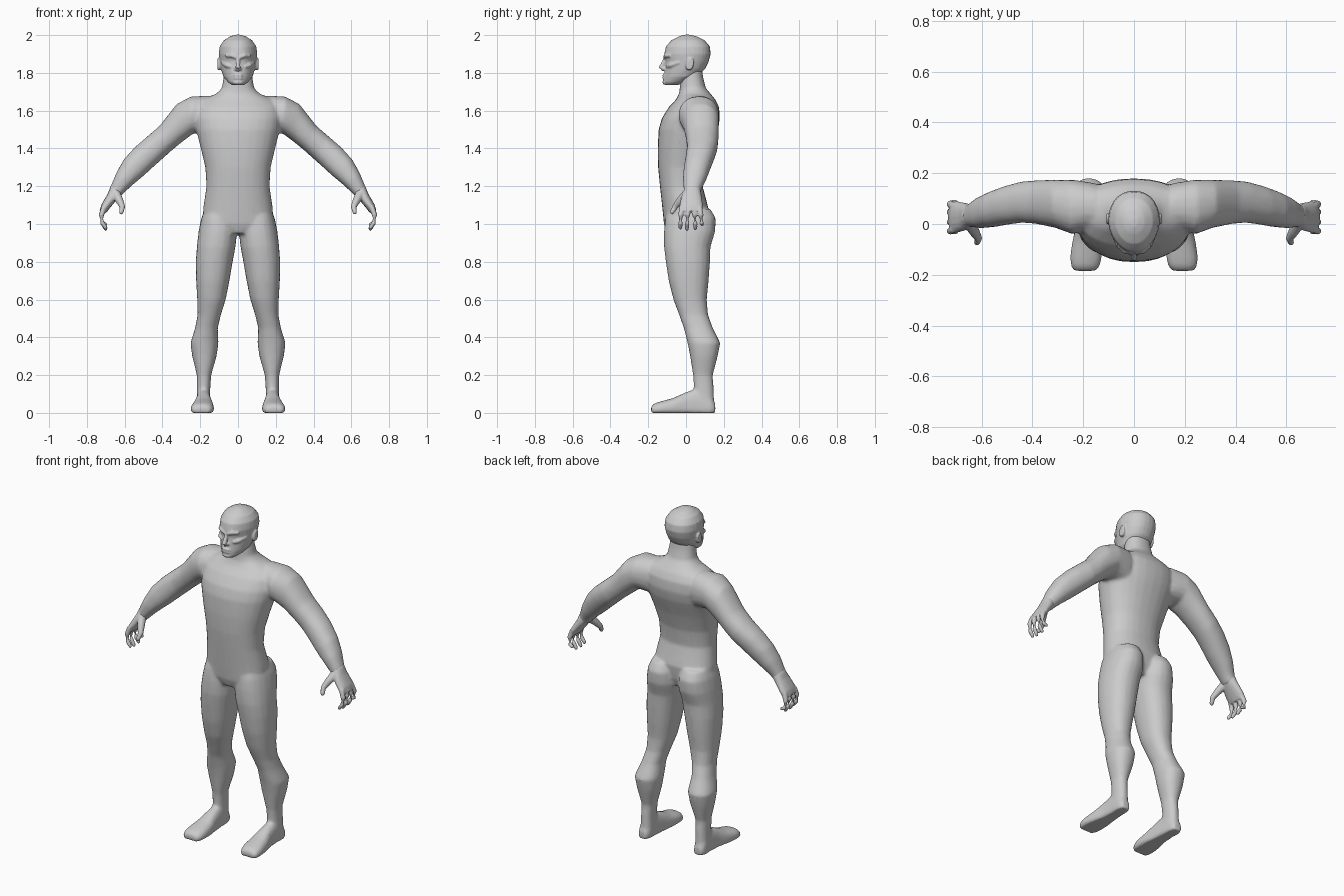
import bpy, bmesh, math
from mathutils import Vector

skin = bpy.data.materials.new("grey_skin")
skin.diffuse_color = (0.6, 0.6, 0.6, 1)


def add_loft(bm, sections, side=1, sides=20, power=0.9, floor=None):
    """Closed skin over (centre, u, v) sections; side=-1 mirrors it in x."""
    def sp(t):
        return math.copysign(abs(t) ** power, t)
    rings = []
    for c, u, v in sections:
        ring = []
        for i in range(sides):
            a = 2 * math.pi * i / sides
            p = Vector(c) + Vector(u) * sp(math.cos(a)) + Vector(v) * sp(math.sin(a))
            if floor is not None:
                p.z = max(p.z, floor)
            ring.append(bm.verts.new((p.x * side, p.y, p.z)))
        rings.append(ring)
    faces = [bm.faces.new(rings[0]), bm.faces.new(rings[-1])]
    for r, s in zip(rings, rings[1:]):
        for i in range(sides):
            j = (i + 1) % sides
            faces.append(bm.faces.new((r[i], r[j], s[j], s[i])))
    bmesh.ops.recalc_face_normals(bm, faces=faces)


def level(z, xi, xo, yf, yb):
    return ((xi + xo) / 2, (yf + yb) / 2, z), ((xo - xi) / 2, 0, 0), (0, (yb - yf) / 2, 0)


def tilted(xu, zu, xl, zl, yf, yb):
    return (((xu + xl) / 2, (yf + yb) / 2, (zu + zl) / 2),
            ((xu - xl) / 2, 0, (zu - zl) / 2), (0, (yb - yf) / 2, 0))


def add_tube(bm, pts, radii, side=1, sides=10):
    pts = [Vector(p) for p in pts]
    secs = []
    for i, p in enumerate(pts):
        d = pts[min(i + 1, len(pts) - 1)] - pts[max(i - 1, 0)]
        q = d.to_track_quat('Z', 'Y')
        secs.append((p, q @ Vector((radii[i], 0, 0)), q @ Vector((0, radii[i], 0))))
    add_loft(bm, secs, side, sides, 1)


def finish(bm, name, voxel=None, smooth=6, ratio=0.3):
    me = bpy.data.meshes.new(name)
    bm.to_mesh(me)
    bm.free()
    me.materials.append(skin)
    ob = bpy.data.objects.new(name, me)
    bpy.context.collection.objects.link(ob)
    bpy.ops.object.select_all(action='DESELECT')
    ob.select_set(True)
    bpy.context.view_layer.objects.active = ob
    if voxel:
        # Fuse the overlapping parts into one soft skin
        m = ob.modifiers.new("fuse", 'REMESH')
        m.mode, m.voxel_size = 'VOXEL', voxel
        m = ob.modifiers.new("soften", 'SMOOTH')
        m.factor, m.iterations = 0.5, smooth
        m = ob.modifiers.new("lighten", 'DECIMATE')
        m.ratio = ratio
        for n in ("fuse", "soften", "lighten"):
            bpy.ops.object.modifier_apply(modifier=n)
    bpy.ops.object.shade_smooth_by_angle(angle=math.radians(60))
    return ob


# Body: torso and neck
body = bmesh.new()
TORSO = [(0.95, .09, -.10, .09), (1.0, .185, -.117, .11), (1.08, .185, -.125, .12),
         (1.2, .167, -.138, .088), (1.3, .173, -.148, .10), (1.4, .197, -.15, .13),
         (1.5, .222, -.145, .168), (1.56, .23, -.128, .18), (1.62, .225, -.09, .175),
         (1.66, .185, -.052, .155), (1.69, .115, -.037, .13), (1.72, .085, -.033, .105),
         (1.78, .076, -.03, .09), (1.83, .07, -.02, .085)]
add_loft(body, [level(z, -w, w, f, b) for z, w, f, b in TORSO], sides=28)

# Body: legs, feet and arms
LEG = [(1.08, .03, .175, -.09, .13), (1.03, .012, .195, -.11, .158), (.96, .004, .209, -.117, .155),
       (.88, .013, .218, -.117, .13), (.8, .028, .224, -.107, .127), (.7, .045, .222, -.092, .12),
       (.6, .065, .216, -.067, .11), (.52, .09, .214, -.037, .117), (.45, .107, .227, -.012, .142),
       (.37, .103, .252, .008, .182), (.3, .113, .243, .022, .168), (.2, .142, .218, .037, .142),
       (.12, .147, .218, .042, .147), (.04, .145, .22, .04, .15)]
FOOT = [(.155, .16, .21, .05), (.13, .148, .222, .09), (.06, .143, .222, .13), (0, .138, .227, .11),
        (-.07, .128, .243, .078), (-.13, .126, .252, .062), (-.165, .134, .249, .052),
        (-.185, .148, .238, .035)]
ARM = [(.15, 1.68, .15, 1.47, -.02, .16), (.25, 1.675, .235, 1.48, -.04, .175),
       (.325, 1.635, .295, 1.435, -.015, .175), (.415, 1.52, .35, 1.39, 0, .172),
       (.475, 1.468, .40, 1.345, .005, .168), (.545, 1.408, .445, 1.305, -.002, .152),
       (.605, 1.342, .50, 1.255, -.012, .13), (.645, 1.27, .56, 1.205, -.017, .107),
       (.674, 1.20, .605, 1.163, -.012, .08), (.685, 1.17, .625, 1.14, -.01, .075)]
for s in (1, -1):
    add_loft(body, [level(*r) for r in LEG], s)
    add_loft(body, [(((a + b) / 2, y, t * .3), ((b - a) / 2, 0, 0), (0, 0, t * .7))
                    for y, a, b, t in FOOT], s, power=.8, floor=0)
    add_loft(body, [tilted(*r) for r in ARM], s)
finish(body, "body", 0.009, 7)

# Hands: palm, four fingers and thumb
PALM = [(.672, 1.205, .608, 1.165, -.008, .076), (.69, 1.16, .64, 1.13, -.025, .083),
        (.722, 1.105, .678, 1.085, -.035, .09), (.733, 1.07, .697, 1.06, -.03, .085)]
FINGERS = [(-.02, -.028, -.03, .972), (.01, .008, .005, .965), (.042, .047, .05, .968),
           (.07, .079, .086, .99)]
for s, label in ((1, "left"), (-1, "right")):
    hand = bmesh.new()
    add_loft(hand, [tilted(*r) for r in PALM], s, 16)
    for y0, y1, y2, zt in FINGERS:
        add_tube(hand, [(.708, y0, 1.09), (.724, y1, 1.045), (.718, (y1 + y2) / 2, 1.005),
                        (.70, y2, zt + .008), (.697, y2, zt)], [.016, .014, .012, .01, .005], s)
    add_tube(hand, [(.65, .01, 1.165), (.628, -.03, 1.125), (.612, -.058, 1.09),
                    (.618, -.074, 1.062), (.621, -.078, 1.052)], [.026, .021, .015, .012, .005], s)
    finish(hand, label + "_hand", 0.004, 3, 0.2)

# Head: skull and jaw, narrowed toward the face
head = bmesh.new()
SKULL = [(1.735, .036, -.108, -.045), (1.75, .058, -.12, 0), (1.78, .08, -.117, .06),
         (1.82, .091, -.112, .10), (1.86, .097, -.108, .12), (1.90, .102, -.115, .131),
         (1.94, .097, -.106, .126), (1.972, .075, -.078, .10), (1.993, .042, -.038, .058),
         (2.002, .014, -.01, .022)]
add_loft(head, [level(z, -w, w, f, b) for z, w, f, b in SKULL], sides=28)
for v in head.verts:
    v.co.x *= 1 - 0.16 * max(0, min(1, -v.co.y / .1))
# Nose, lips and chin
add_tube(head, [(0, -.108, 1.885), (0, -.118, 1.855), (0, -.133, 1.825), (0, -.122, 1.81)],
         [.008, .011, .014, .012])
for z, r, y in ((1.788, .007, -.118), (1.772, .008, -.117)):
    add_tube(head, [(-.032, y + .016, z - .008), (-.015, y, z), (.015, y, z), (.032, y + .016, z - .008)],
             [r * .6, r, r, r * .6])
add_tube(head, [(-.022, -.108, 1.75), (0, -.113, 1.75), (.022, -.108, 1.75)], [.011, .013, .011])
for s in (1, -1):
    # Brow, cheekbone, nostril and ear
    add_tube(head, [(.008, -.112, 1.882), (.035, -.107, 1.892), (.065, -.083, 1.89)], [.01, .011, .008], s)
    add_tube(head, [(.035, -.1, 1.832), (.06, -.082, 1.84), (.084, -.035, 1.855)], [.009, .013, .008], s)
    add_tube(head, [(.012, -.108, 1.825), (.012, -.122, 1.818)], [.008, .007], s)
    add_loft(head, [((.09, .015, 1.845), (0, .018, 0), (0, -.004, .028)),
                    ((.102, .02, 1.847), (0, .022, 0), (0, .004, .034)),
                    ((.109, .022, 1.848), (0, .018, 0), (0, .004, .03))], s, 14)
finish(head, "head", 0.0045, 4, 0.3)
